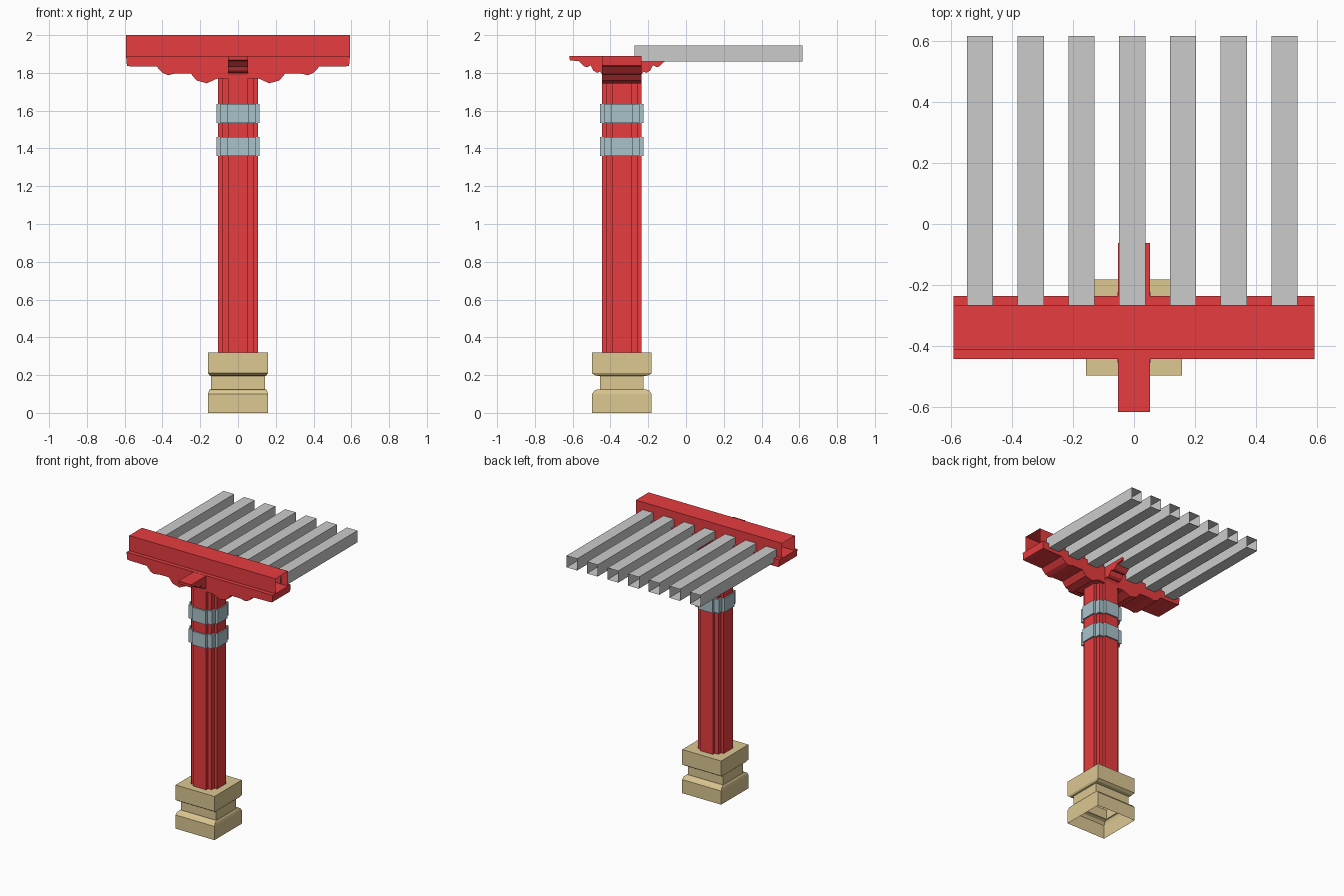
import bpy

if "Cube" in bpy.data.objects:
    bpy.data.objects.remove(bpy.data.objects["Cube"])

CY = -0.34  # column centre line in y


def material(name, col):
    m = bpy.data.materials.new(name)
    m.diffuse_color = (*col, 1)
    m.use_nodes = True
    m.node_tree.nodes["Principled BSDF"].inputs["Base Color"].default_value = m.diffuse_color
    return m


RED = material("red_paint", (0.80, 0.045, 0.05))
BLUE = material("blue_band", (0.40, 0.55, 0.60))
STONE = material("sandstone", (0.72, 0.58, 0.29))


def make(name, verts, faces, mat=None):
    me = bpy.data.meshes.new(name)
    me.from_pydata(verts, [], faces)
    me.update()
    ob = bpy.data.objects.new(name, me)
    bpy.context.collection.objects.link(ob)
    if mat:
        me.materials.append(mat)
    return ob


def skin(name, rings, mat=None, start=True, end=True, closed=True):
    """Join equal-length rings of points with quads, with optional end caps."""
    n = len(rings[0])
    verts = [p for r in rings for p in r]
    faces = []
    for k in range(len(rings) - 1):
        for i in range(n if closed else n - 1):
            j = (i + 1) % n
            faces.append((k*n + i, k*n + j, (k+1)*n + j, (k+1)*n + i))
    if start:
        faces.append(tuple(reversed(range(n))))
    if end:
        faces.append(tuple(range(len(verts) - n, len(verts))))
    return make(name, verts, faces, mat)


def rect(hx, hy, z):
    return [(sx*hx, CY + sy*hy, z) for sx, sy in ((-1, -1), (1, -1), (1, 1), (-1, 1))]


# Stone base: stacked mouldings, open underneath
base = [(0.158, 0.158, 0), (0.158, 0.158, 0.10), (0.154, 0.145, 0.118),
        (0.148, 0.128, 0.125), (0.142, 0.116, 0.125), (0.142, 0.116, 0.195),
        (0.150, 0.140, 0.198), (0.158, 0.158, 0.21), (0.158, 0.158, 0.32)]
skin("stone_base", [rect(*b) for b in base], STONE, start=False)


# Column and bands share a square section with stepped corners
def stepped(h, s, t):
    quarter = [(h, t), (s, t), (s, s), (t, s), (t, h)]
    pts = []
    for _ in range(4):
        pts += quarter
        quarter = [(-y, x) for x, y in quarter]
    return pts


def stepped_prism(name, h, s, t, z0, z1, mat):
    skin(name, [[(x, CY + y, z) for x, y in stepped(h, s, t)] for z in (z0, z1)], mat)


stepped_prism("column", 0.105, 0.083, 0.053, 0.32, 1.79, RED)
for name, z0, z1 in (("lower_band", 1.36, 1.46), ("upper_band", 1.535, 1.635)):
    stepped_prism(name, 0.115, 0.095, 0.056, z0, z1, BLUE)


# Scalloped brackets: mirrored half profile, extruded across
def mirrored(half):
    return [(-u, z) for u, z in half] + [(u, z) for u, z in reversed(half[:-1])]


wide = mirrored([(0.593, 1.89), (0.588, 1.838), (0.575, 1.835), (0.43, 1.833),
                 (0.40, 1.80), (0.37, 1.788), (0.33, 1.797), (0.25, 1.797),
                 (0.22, 1.76), (0.165, 1.745), (0.11, 1.77), (0, 1.772)])
skin("wide_bracket", [[(u, CY + s*0.104, z) for u, z in wide] for s in (1, -1)], RED)

cross = mirrored([(0.277, 1.889), (0.275, 1.867), (0.228, 1.862), (0.20, 1.835),
                  (0.185, 1.83), (0.165, 1.84), (0.15, 1.812), (0.13, 1.80),
                  (0.115, 1.808), (0.10, 1.785), (0.08, 1.775), (0, 1.77)])
skin("cross_bracket", [[(s*0.052, CY + u, z) for u, z in cross] for s in (-1, 1)], RED)

# Beam: sheet channel with open ends
channel = [(-0.074, 1.89), (-0.074, 2.0), (0.074, 2.0), (0.074, 1.89)]
skin("beam", [[(x, CY + u, z) for u, z in channel] for x in (0.593, -0.593)],
     RED, start=False, end=False, closed=False)

# Rafters: hollow square tubes with open ends
W = 0.043
for i in range(7):
    cx = -0.006 + (i - 3) * 0.1667
    tube = [(cx - W, 1.859), (cx + W, 1.859), (cx + W, 1.945), (cx - W, 1.945)]
    skin(f"rafter_{i + 1}", [[(x, y, z) for x, z in tube] for y in (0.617, -0.272)],
         start=False, end=False)
